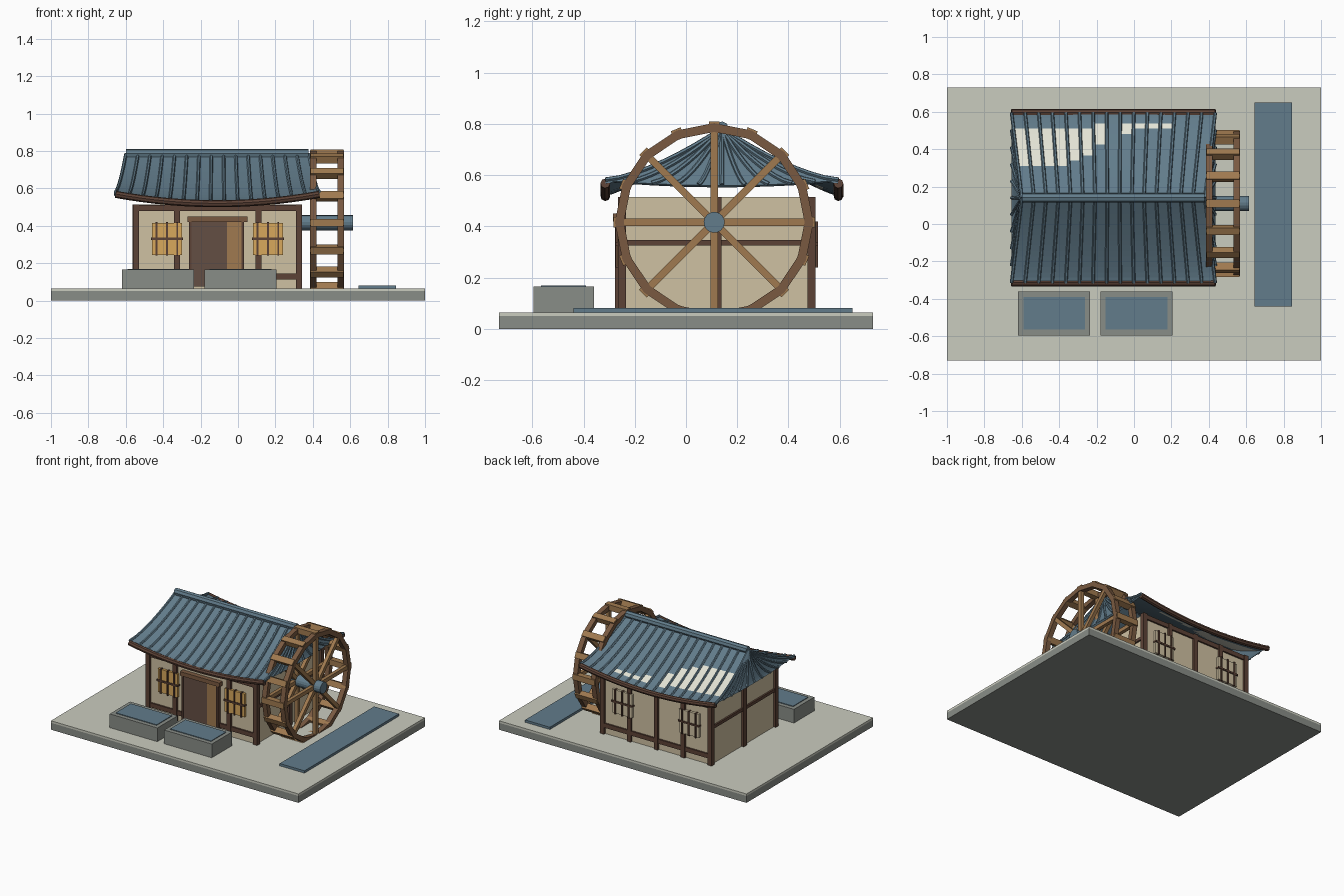
import bpy, bmesh, math
from mathutils import Matrix, Vector

cube = bpy.data.objects.get("Cube")
if cube:
    bpy.data.objects.remove(cube, do_unlink=True)


def material(name, *rgb):
    lin = [((c / 255 + 0.055) / 1.055) ** 2.4 for c in rgb] + [1]
    m = bpy.data.materials.new(name)
    m.use_nodes = True
    m.diffuse_color = lin
    m.node_tree.nodes["Principled BSDF"].inputs["Base Color"].default_value = lin
    return m


PAVING = material("pale paving", 202, 204, 191)
STONE = material("grey stone", 137, 141, 135)
PLASTER = material("cream plaster", 207, 193, 162)
DARK = material("dark timber", 92, 66, 54)
DOOR = material("dark door", 100, 78, 68)
WOOD = material("wheel timber", 122, 90, 65)
LIGHT = material("light timber", 160, 122, 80)
BLUE = material("slate blue", 98, 124, 139)
YELLOW = material("yellow shutter", 216, 168, 92)
PALE = material("pale tile", 228, 228, 214)


def finish(name, bm, *mats):
    mesh = bpy.data.meshes.new(name)
    bm.to_mesh(mesh)
    bm.free()
    for m in mats:
        mesh.materials.append(m)
    ob = bpy.data.objects.new(name, mesh)
    bpy.context.collection.objects.link(ob)
    return ob


def add_box(bm, lo, hi):
    mid = (Vector(lo) + Vector(hi)) / 2
    size = Vector(hi) - Vector(lo)
    bmesh.ops.create_cube(bm, size=1, matrix=Matrix.Translation(mid) @ Matrix.Diagonal(size).to_4x4())


def boxes(name, mat, *corners):
    bm = bmesh.new()
    for lo, hi in corners:
        add_box(bm, lo, hi)
    return finish(name, bm, mat)


def add_tube(bm, pts, r, sides=6):
    rings = []
    for i, p in enumerate(pts):
        d = (pts[min(i + 1, len(pts) - 1)] - pts[max(i - 1, 0)]).normalized()
        a = d.cross(Vector((0.1, 0.1, 1))).normalized()
        b = d.cross(a)
        rings.append([bm.verts.new(p + r * (math.cos(k * math.tau / sides) * a + math.sin(k * math.tau / sides) * b))
                      for k in range(sides)])
    for p, q in zip(rings, rings[1:]):
        for k in range(sides):
            n = (k + 1) % sides
            bm.faces.new((p[k], p[n], q[n], q[k]))
    bm.faces.new(rings[0][::-1])
    bm.faces.new(rings[-1])
    bmesh.ops.recalc_face_normals(bm, faces=bm.faces)


# Ground slab, water channel and stone troughs
boxes("base_slab", STONE, ((-1, -.73, 0), (1, .73, .05)))
boxes("base_paving", PAVING, ((-1, -.73, .05), (1, .73, .065)))
boxes("water_channel", BLUE, ((.645, -.44, .065), (.845, .65, .082)))
for side, x in (("right", -.62), ("left", -.18)):
    boxes(side + "_trough", STONE, ((x, -.595, .065), (x + .385, -.36, .165)))
    boxes(side + "_trough_water", BLUE, ((x + .028, -.565, .16), (x + .358, -.39, .17)))

# House body
X0, X1, Y0, Y1, TOP = -.545, .325, -.25, .49, .515
boxes("walls", PLASTER, ((X0, Y0, .065), (X1, Y1, TOP)))


def post(x, y, w=.016):
    return (x - w, y - w, .065), (x + w, y + w, TOP)


YM = (Y0 + Y1) / 2
boxes("front_posts", DARK, *[post(x, Y0) for x in (X0, -.325, .11, X1)])
boxes("back_posts", DARK, *[post(X0 + (X1 - X0) * i / 4, Y1) for i in range(5)])
boxes("side_posts", DARK, *[post(x, YM, .018) for x in (X0, X1)])
rails = []
for y in (Y0, Y1):
    for z in (.112, .478):
        rails.append(((X0, y - .012, z), (X1, y + .012, z + .032)))
for x in (X0, X1):
    for z in (.325, ):
        rails.append(((x - .012, Y0, z), (x + .012, Y1, z + .022)))
boxes("wall_rails", DARK, *rails)

# Door with one dark and one light panel
boxes("door_dark_panel", DOOR, ((-.25, Y0 - .022, .075), (-.06, Y0, .425)))
boxes("door_light_panel", LIGHT, ((-.06, Y0 - .02, .075), (.02, Y0, .425)))
boxes("door_frame", DARK, ((-.262, Y0 - .028, .07), (-.248, Y0, .425)), ((.018, Y0 - .028, .07), (.032, Y0, .425)))
boxes("door_lintel", WOOD, ((-.27, Y0 - .035, .42), (.05, Y0, .45)))

# Windows, front panes yellow and back panes plaster
for wall, y, s, pane in (("front", Y0, -1, YELLOW), ("back", Y1, 1, PLASTER)):
    for side, x in (("right", -.38), ("left", .16)):
        def slab(x0, x1, z0, z1, d):
            a, b = sorted((y, y + s * d))
            return (x0, a, z0), (x1, b, z1)
        boxes(f"{wall}_{side}_window_pane", pane, slab(x - .08, x + .08, .245, .415, .018))
        bars = [slab(x + k - .005, x + k + .005, .24, .42, .026) for k in (-.055, 0, .055)]
        bars.append(slab(x - .085, x + .085, .325, .337, .026))
        boxes(f"{wall}_{side}_window_bars", DARK, *bars)

# Roof: concave slopes with lifted corners and fanned ends
XC, YC, STRIPS, ROWS = -.11, .14, 15, 16


def drop(t):
    return .78 - .25 * (1 - (1 - t) ** 1.2)


def slope(u, t, s):
    return Vector((XC + u * (.49 + .055 * t), YC + s * .455 * t, drop(t) + .05 * t * t * u * u))


def fan(v, t, s):
    return Vector((XC + s * (.49 + .055 * t), YC + v * .455 * t, drop(t) + .05 * t * t - .02 * t * (1 - v * v)))


def is_pale(c):
    if -.62 < c.x < -.155:
        low = .32 if c.x < -.36 else .32 + .5 * (c.x + .36)
        return low < c.y < .51 + .08 * max(0, c.x + .36)
    return -.07 < c.x < .37 and .49 + .06 * (c.x + .07) < c.y < .545 - .08 * (c.x + .07)


def roof_panel(name, shape, s, count, patched=False):
    bm = bmesh.new()
    us = [-1 + 2 * i / count for i in range(count + 1)]
    grid = [[bm.verts.new(shape(u, j / ROWS, s)) for j in range(ROWS + 1)] for u in us]
    for a, b in zip(grid, grid[1:]):
        for j in range(ROWS):
            f = bm.faces.new((a[j], a[j + 1], b[j + 1], b[j]))
            if patched and is_pale(f.calc_center_median()):
                f.material_index = 1
    bmesh.ops.remove_doubles(bm, verts=bm.verts, dist=.0001)
    bmesh.ops.recalc_face_normals(bm, faces=bm.faces)
    out = Vector((0, s, 1)) if shape is slope else Vector((s, 0, 0))
    bm.faces.ensure_lookup_table()
    bm.normal_update()
    if bm.faces[ROWS // 2].normal.dot(out) < 0:
        bmesh.ops.reverse_faces(bm, faces=bm.faces)
    ob = finish(name, bm, BLUE, PALE)
    mod = ob.modifiers.new("thickness", "SOLIDIFY")
    mod.thickness = .012
    ribs = bmesh.new()
    for u in us:
        add_tube(ribs, [shape(u, j / 8, s) + Vector((0, 0, .003)) for j in range(9)], .009)
    finish(name + "_ribs", ribs, BLUE)


for label, s in (("front", -1), ("back", 1)):
    roof_panel(label + "_roof", slope, s, STRIPS, s > 0)
    bm = bmesh.new()
    add_tube(bm, [slope(-1 + i / 8, 1, s) - Vector((0, 0, .012)) for i in range(17)], .019, 8)
    finish(label + "_eave_beam", bm, DARK)
for label, s in (("right", -1), ("left", 1)):
    roof_panel(label + "_roof_end", fan, s, 10)
bm = bmesh.new()
add_tube(bm, [Vector((-.6, YC, .784)), Vector((.378, YC, .784))], .026, 8)
finish("roof_ridge", bm, BLUE)

# Water wheel
HUB = Vector((.476, .11, .416))


def wheel_part(name, mat, count, offset, xs, radius, size):
    bm = bmesh.new()
    for k in range(count):
        turn = Matrix.Rotation((k + offset) * math.tau / count, 4, "X")
        for x in xs:
            m = Matrix.Translation(HUB) @ turn @ Matrix.Translation((x, 0, radius)) @ Matrix.Diagonal(size).to_4x4()
            bmesh.ops.create_cube(bm, size=1, matrix=m)
    finish(name, bm, mat)


RIMS = (-.073, .073)
wheel_part("wheel_rims", WOOD, 16, .5, RIMS, .363, Vector((.036, .152, .034)))
wheel_part("wheel_spokes", LIGHT, 8, 0, RIMS, .185, Vector((.026, .028, .37)))
wheel_part("wheel_paddles", LIGHT, 16, 0, (0,), .372, Vector((.176, .042, .042)))
bm = bmesh.new()
add_tube(bm, [Vector((.32, HUB.y, HUB.z)), Vector((.615, HUB.y, HUB.z))], .041, 16)
finish("wheel_axle", bm, BLUE)
